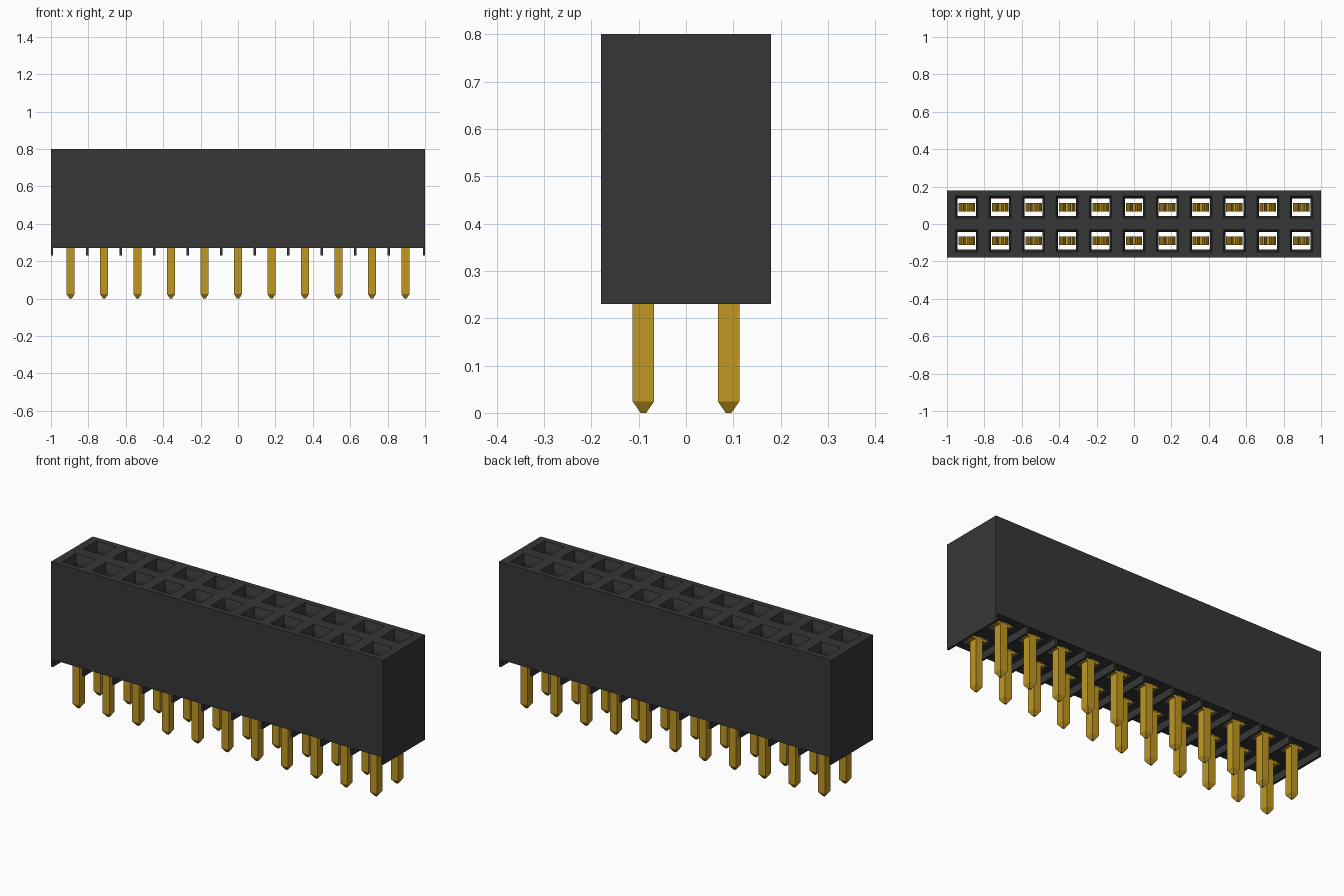
import bpy, bmesh

if "Cube" in bpy.data.objects:
    bpy.data.objects.remove(bpy.data.objects["Cube"], do_unlink=True)

COLS, PITCH, ROW_Y = 11, 0.179, 0.09
HALF_X, HALF_Y, BASE_Z, TOP_Z, FOOT_Z = 1.0, 0.18, 0.27, 0.80, 0.23
columns = [(i - (COLS - 1) / 2) * PITCH for i in range(COLS)]
rows = (-ROW_Y, ROW_Y)


def make_material(name, rgb):
    mat = bpy.data.materials.new(name)
    mat.use_nodes = True
    mat.diffuse_color = (*rgb, 1)
    mat.node_tree.nodes["Principled BSDF"].inputs["Base Color"].default_value = (*rgb, 1)
    return mat


black = make_material("black plastic", (0.037, 0.037, 0.037))
gold = make_material("gold plating", (0.52, 0.31, 0.016))


def finish(name, bm, mat):
    bmesh.ops.remove_doubles(bm, verts=bm.verts, dist=0.0001)
    bmesh.ops.recalc_face_normals(bm, faces=bm.faces)
    mesh = bpy.data.meshes.new(name)
    bm.to_mesh(mesh)
    bm.free()
    mesh.materials.append(mat)
    obj = bpy.data.objects.new(name, mesh)
    bpy.context.collection.objects.link(obj)
    return obj


def loop(bm, x0, x1, y0, y1, z):
    return [bm.verts.new((x, y, z)) for x, y in ((x0, y0), (x1, y0), (x1, y1), (x0, y1))]


def square(bm, x, y, hx, hy, z):
    return loop(bm, x - hx, x + hx, y - hy, y + hy, z)


def bridge(bm, a, b, skip=()):
    for i in range(4):
        if i not in skip:
            j = (i + 1) % 4
            bm.faces.new((a[i], a[j], b[j], b[i]))


def box(bm, x0, x1, y0, y1, z0, z1):
    a, b = loop(bm, x0, x1, y0, y1, z0), loop(bm, x0, x1, y0, y1, z1)
    bridge(bm, a, b)
    bm.faces.new(a[::-1])
    bm.faces.new(b)


# Housing: one open shaft with a funnel mouth per contact
bm = bmesh.new()
for i, x in enumerate(columns):
    x0 = -HALF_X if i == 0 else x - PITCH / 2
    x1 = HALF_X if i == COLS - 1 else x + PITCH / 2
    for y in rows:
        y0, y1 = min(0, 2 * y), max(0, 2 * y)
        rings = [loop(bm, x0, x1, y0, y1, BASE_Z),
                 loop(bm, x0, x1, y0, y1, TOP_Z),
                 square(bm, x, y, 0.059, 0.059, TOP_Z),
                 square(bm, x, y, 0.049, 0.047, TOP_Z - 0.04),
                 square(bm, x, y, 0.049, 0.047, BASE_Z)]
        # Outer walls only where the cell touches the outside
        inner = [2 if y < 0 else 0]
        inner += [1] if i < COLS - 1 else []
        inner += [3] if i > 0 else []
        bridge(bm, rings[0], rings[1], inner)
        for a, b in zip(rings[1:], rings[2:] + rings[:1]):
            bridge(bm, a, b)
finish("housing", bm, black)

# Thin standoff ribs under the housing, between columns and at both ends
bm = bmesh.new()
centres = [x + PITCH / 2 for x in columns[:-1]] + [-HALF_X + 0.006, HALF_X - 0.006]
for x in centres:
    box(bm, x - 0.006, x + 0.006, -HALF_Y, HALF_Y, FOOT_Z, BASE_Z)
finish("standoff_ribs", bm, black)

# Pins with tapered tips
bm = bmesh.new()
for x in columns:
    for y in rows:
        tip = square(bm, x, y, 0.006, 0.006, 0)
        low = square(bm, x, y, 0.021, 0.0225, 0.024)
        top = square(bm, x, y, 0.021, 0.0225, BASE_Z + 0.005)
        bridge(bm, tip, low)
        bridge(bm, low, top)
        bm.faces.new(tip[::-1])
        bm.faces.new(top)
finish("pins", bm, gold)

# Spring contacts: a base plate with two arms pinched together
ARM = [(0.044, 0.28), (0.044, 0.34), (0.014, 0.56), (0.028, 0.63)]
THICK, WIDTH = 0.009, 0.0225
bm = bmesh.new()
for x in columns:
    for y in rows:
        box(bm, x - 0.044, x + 0.044, y - WIDTH, y + WIDTH, 0.272, 0.285)
        for side in (-1, 1):
            rings = [loop(bm, *sorted((x + side * (px - THICK), x + side * px)),
                          y - WIDTH, y + WIDTH, pz) for px, pz in ARM]
            for a, b in zip(rings, rings[1:]):
                bridge(bm, a, b)
            bm.faces.new(rings[0][::-1])
            bm.faces.new(rings[-1])
finish("spring_contacts", bm, gold)
